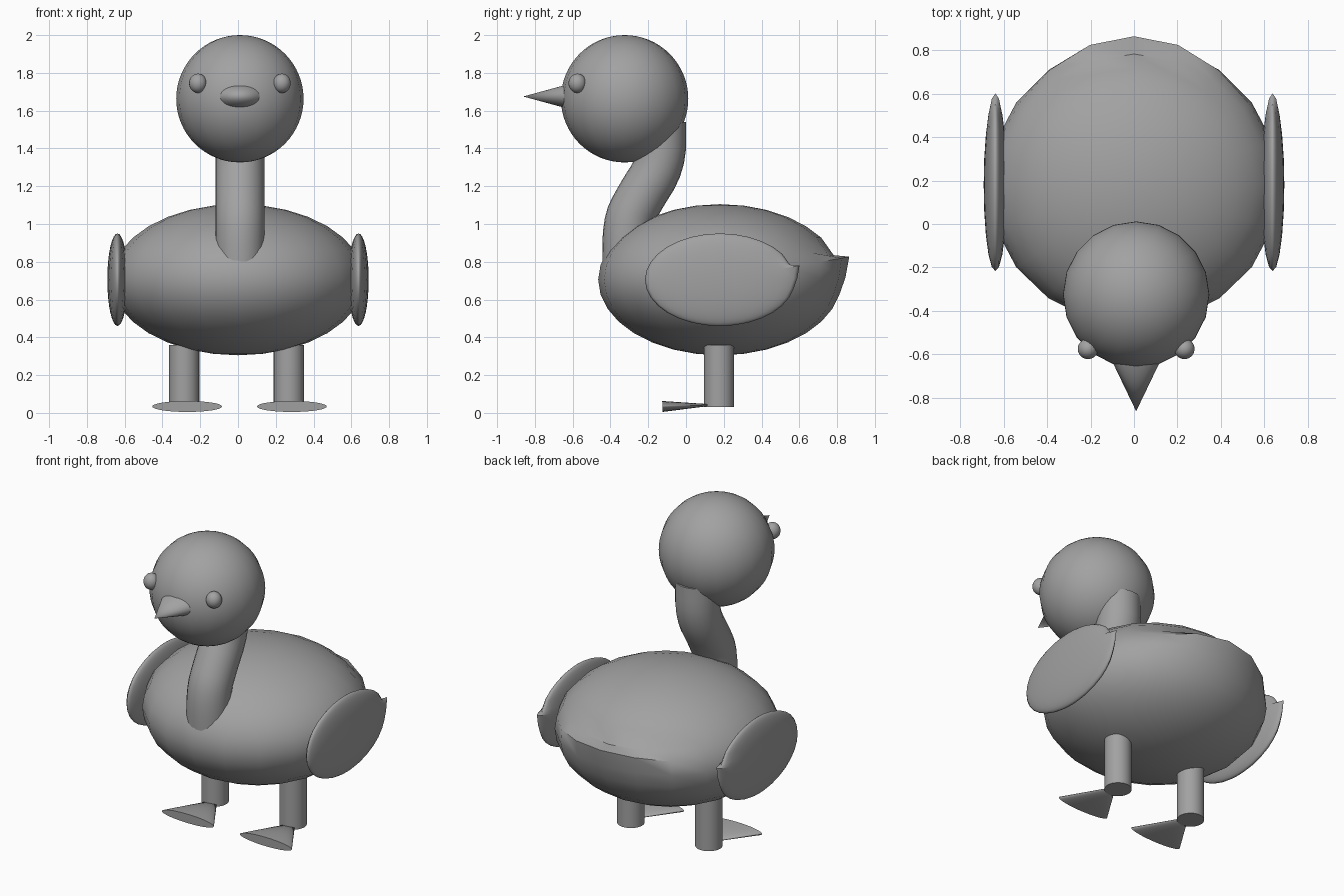
import bpy, bmesh, math
from mathutils import Matrix, Vector

cube = bpy.data.objects.get("Cube")
if cube:
    bpy.data.objects.remove(cube, do_unlink=True)

grey = bpy.data.materials.new("plain grey")
grey.use_nodes = True
tone = (0.36, 0.36, 0.36, 1)
grey.diffuse_color = tone
grey.node_tree.nodes["Principled BSDF"].inputs["Base Color"].default_value = tone


def finish(name, bm, loc, scale, rot=(0, 0, 0)):
    """Turn a bmesh into a placed, smooth-shaded object."""
    mesh = bpy.data.meshes.new(name)
    bmesh.ops.recalc_face_normals(bm, faces=bm.faces)
    bm.to_mesh(mesh)
    bm.free()
    mesh.materials.append(grey)
    obj = bpy.data.objects.new(name, mesh)
    bpy.context.collection.objects.link(obj)
    obj.location, obj.scale, obj.rotation_euler = loc, scale, rot
    bpy.ops.object.select_all(action='DESELECT')
    obj.select_set(True)
    bpy.context.view_layer.objects.active = obj
    bpy.ops.object.shade_smooth_by_angle(angle=math.radians(40))
    return obj


def ball(name, loc, scale, segments=20, rings=16):
    bm = bmesh.new()
    bmesh.ops.create_uvsphere(bm, u_segments=segments, v_segments=rings, radius=1)
    return finish(name, bm, loc, scale)


def tailed_ball(name, loc, scale):
    """Unit sphere whose rear is pulled into a raised, shelf-like tip."""
    bm = bmesh.new()
    bmesh.ops.create_uvsphere(bm, u_segments=20, v_segments=16, radius=1)
    # ring number above the equator -> (push back, lift)
    pulls = {-1: (0.0, 0.0), 0: (0.03, 0.03), 1: (0.08, 0.11), 2: (0.01, -0.06)}
    for v in bm.verts:
        ring = round(math.asin(max(-1, min(1, v.co.z))) / (math.pi / 16))
        if v.co.y > 0 and ring in pulls:
            weight = max(0, 1 - (v.co.x / 0.72) ** 2)
            back, lift = pulls[ring]
            v.co.y += back * weight
            v.co.z += lift * weight
    return finish(name, bm, loc, scale)


def cone(name, loc, scale, rot, tip=0.0, segments=32):
    """Unit cone or cylinder standing from z = 0 to z = 1."""
    bm = bmesh.new()
    bmesh.ops.create_cone(bm, cap_ends=True, segments=segments, radius1=1,
                          radius2=tip, depth=1,
                          matrix=Matrix.Translation((0, 0, 0.5)))
    return finish(name, bm, loc, scale, rot)


def tube(name, path, radius, sides=24):
    """Round tube swept along a smoothed path in the side plane."""
    pts = [Vector(p) for p in path]
    for _ in range(2):
        cut = [pts[0]]
        for a, b in zip(pts, pts[1:]):
            cut += [a.lerp(b, 0.25), a.lerp(b, 0.75)]
        pts = cut + [pts[-1]]
    bm = bmesh.new()
    loops = []
    for i, p in enumerate(pts):
        along = (pts[min(i + 1, len(pts) - 1)] - pts[max(i - 1, 0)]).normalized()
        side = Vector((1, 0, 0))
        up = along.cross(side)
        angles = [math.tau * k / sides for k in range(sides)]
        loops.append([bm.verts.new(p + radius * (side * math.cos(a) + up * math.sin(a)))
                      for a in angles])
    for lo, hi in zip(loops, loops[1:]):
        for k in range(sides):
            n = (k + 1) % sides
            bm.faces.new((lo[k], lo[n], hi[n], hi[k]))
    bm.faces.new(loops[0])
    bm.faces.new(loops[-1])
    return finish(name, bm, (0, 0, 0), (1, 1, 1))


# Body and head
tailed_ball("body", (0, 0.18, 0.705), (0.67, 0.645, 0.4))
ball("head", (0.01, -0.325, 1.663), (0.337, 0.337, 0.337), rings=32)

# Neck
tube("neck", [(0.01, -0.31, 0.7), (0.01, -0.315, 1.0), (0.01, -0.25, 1.13),
              (0.01, -0.13, 1.32), (0.01, -0.13, 1.54)], 0.13)

# Beak, pointing forward
cone("beak", (0.01, -0.55, 1.675), (0.15, 0.085, 0.312), (math.pi / 2, 0, 0))

# Paired parts
for side, word in ((1, "left"), (-1, "right")):
    tailed_ball(word + "_wing", (side * 0.638, 0.18, 0.705), (0.054, 0.397, 0.245))
    ball(word + "_eye", (0.01 + side * 0.222, -0.575, 1.745), (0.047, 0.047, 0.051))
    cone(word + "_leg", (-0.008 + side * 0.277, 0.175, 0.03), (0.08, 0.08, 0.33),
         (0, 0, 0), tip=1.0)
    # Webbed foot: a flattened cone with its point under the leg
    cone(word + "_foot", (0.008 + side * 0.277, -0.125, 0.034), (0.185, 0.029, 0.3),
         (-math.pi / 2 + 0.03, 0, 0))
